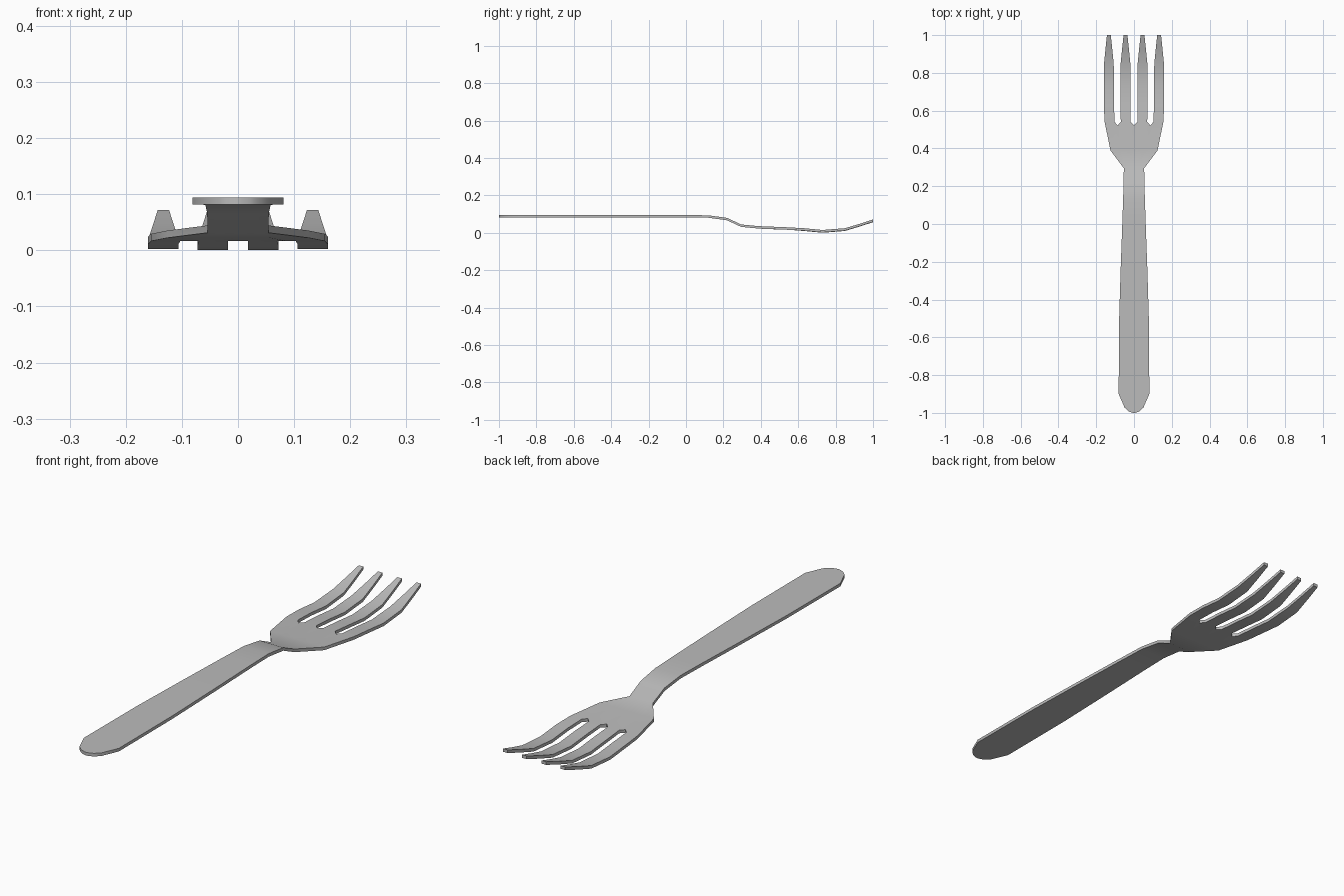
import bpy, bmesh, math

cube = bpy.data.objects.get("Cube")
if cube:
    bpy.data.objects.remove(cube, do_unlink=True)

HALF = 0.0065      # half thickness of the metal
BEVEL = 0.009      # width of the sloping rim
HEAD = 0.16        # half width of the head
# Column positions across the head: tine edges plus the middle of each slot
half_cols = [0.018, 0.072, 0.089, 0.106, 0.16]
COLS = [-x for x in reversed(half_cols)] + [0] + half_cols
SLOT_MIDS = (2, 5, 8)
TINES = [(0, 1), (3, 4), (6, 7), (9, 10)]

# Handle, neck and palm stations: y, half width, height
BODY = [(-0.9, 0.081, 0.088), (-0.55, 0.08, 0.088), (-0.25, 0.071, 0.088),
        (0, 0.062, 0.088), (0.12, 0.058, 0.087), (0.22, 0.055, 0.073),
        (0.295, 0.054, 0.038), (0.39, 0.125, 0.029)]
# Tine stations: y, width factor, height
TINE_ROWS = [(0.63, 1, 0.016), (0.73, 1, 0.0065), (0.85, 0.95, 0.016),
             (0.93, 0.65, 0.04), (1, 0.38, 0.063)]

bm = bmesh.new()


def bridge(a, b):
    for i in range(len(a) - 1):
        bm.faces.new((a[i], a[i + 1], b[i + 1], b[i]))


# Rounded handle end, then the body rows
rows = [[bm.verts.new((x / HEAD * 0.05, -1 + 0.028 * (x / HEAD) ** 2, 0.088)) for x in COLS]]
for y, width, z in BODY:
    rows.append([bm.verts.new((x / HEAD * width, y, z)) for x in COLS])

# Last palm row dips at the slot bottoms
rows.append([bm.verts.new((x * 0.97, 0.522 if i in SLOT_MIDS else 0.54, 0.023))
             for i, x in enumerate(COLS)])
for a, b in zip(rows, rows[1:]):
    bridge(a, b)

# Four tapering tines
for pair in TINES:
    last = [rows[-1][i] for i in pair]
    centre = sum(COLS[i] for i in pair) / 2
    for y, k, z in TINE_ROWS:
        lift = 0.003 * (centre / HEAD) ** 2
        row = [bm.verts.new((centre + (COLS[i] - centre) * k, y, z + lift)) for i in pair]
        bridge(last, row)
        last = row

# Inset a rim, then raise the upper sheet and lower its copy
rim = {v for v in bm.verts if v.is_boundary}
bmesh.ops.inset_region(bm, faces=bm.faces[:], thickness=BEVEL, depth=0,
                       use_boundary=True, use_even_offset=True)
edge_verts = {v for v in bm.verts if v.is_boundary}
inner = [v for v in bm.verts if v not in edge_verts]
copy = bmesh.ops.duplicate(bm, geom=bm.verts[:] + bm.edges[:] + bm.faces[:])
low = copy["vert_map"]
for v in inner:
    low[v].co.z -= HALF
    v.co.z += HALF
bmesh.ops.remove_doubles(bm, verts=bm.verts[:], dist=0.0001)
bmesh.ops.recalc_face_normals(bm, faces=bm.faces[:])

mesh = bpy.data.meshes.new("fork")
bm.to_mesh(mesh)
bm.free()
fork = bpy.data.objects.new("fork", mesh)
bpy.context.collection.objects.link(fork)

# Plain steel grey
steel = bpy.data.materials.new("steel grey")
steel.use_nodes = True
colour = (0.5, 0.5, 0.5, 1)
steel.diffuse_color = colour
steel.node_tree.nodes["Principled BSDF"].inputs["Base Color"].default_value = colour
mesh.materials.append(steel)

bpy.ops.object.select_all(action="DESELECT")
fork.select_set(True)
bpy.context.view_layer.objects.active = fork
bpy.ops.object.shade_smooth_by_angle(angle=math.radians(50))
